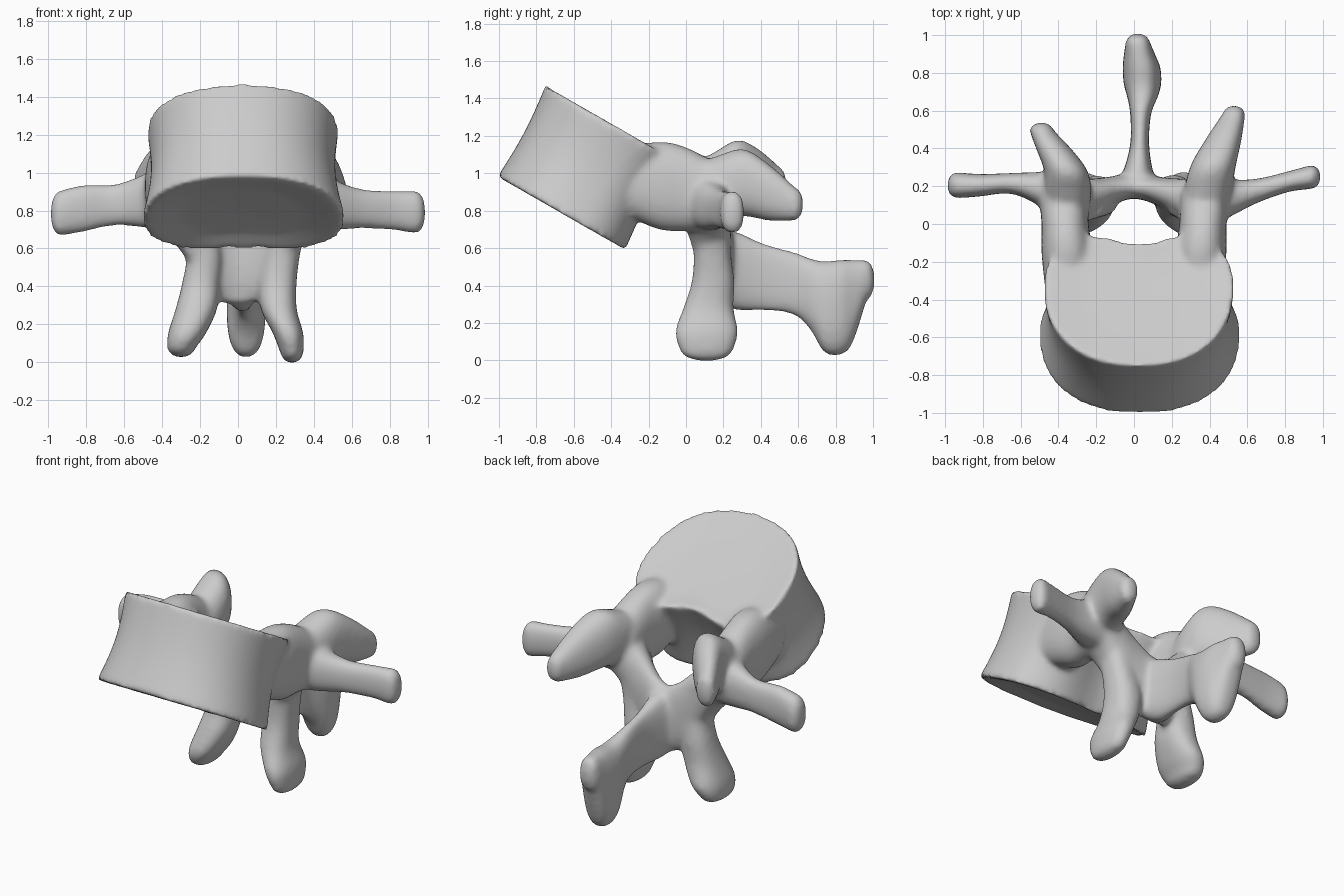
import bpy, bmesh, math
from mathutils import Vector

if "Cube" in bpy.data.objects:
    bpy.data.objects.remove(bpy.data.objects["Cube"])

bone = bpy.data.materials.new("bone_grey")
bone.diffuse_color = (0.6, 0.6, 0.6, 1)
bone.use_nodes = True
bone.node_tree.nodes["Principled BSDF"].inputs["Base Color"].default_value = bone.diffuse_color
parts = []


def skin(name, rings):
    """Bridge equal-length rings of points into a closed mesh part."""
    bm = bmesh.new()
    vr = [[bm.verts.new(p) for p in r] for r in rings]
    n = len(vr[0])
    for a, b in zip(vr, vr[1:]):
        for i in range(n):
            j = (i + 1) % n
            bm.faces.new((a[i], a[j], b[j], b[i]))
    bm.faces.new(vr[0][::-1])
    bm.faces.new(vr[-1])
    bmesh.ops.recalc_face_normals(bm, faces=bm.faces)
    me = bpy.data.meshes.new(name)
    bm.to_mesh(me)
    bm.free()
    ob = bpy.data.objects.new(name, me)
    bpy.context.collection.objects.link(ob)
    parts.append(ob)


def spline(keys, steps=6):
    """Catmull-Rom interpolation of section tuples."""
    k = [keys[0]] + list(keys) + [keys[-1]]
    out = []
    for i in range(1, len(k) - 2):
        for s in range(steps):
            t = s / steps
            out.append([0.5 * (2 * b + (c - a) * t + (2 * a - 5 * b + 4 * c - d) * t * t
                               + (3 * b - a - 3 * c + d) * t ** 3)
                        for a, b, c, d in zip(*k[i - 1:i + 3])])
    return out + [list(keys[-1])]


def loft(name, axis, keys, dome=0.045, power=0.85):
    """Sections (x, y, z, half1, half2) lying across one world axis, with a domed end."""
    u, v = [i for i in range(3) if i != axis]
    secs = spline(keys)
    last = secs[-1]
    sign = 1 if last[axis] > secs[0][axis] else -1
    for a in (30, 55, 78):
        a = math.radians(a)
        s = list(last)
        s[axis] += sign * dome * math.sin(a)
        s[3] *= math.cos(a)
        s[4] *= math.cos(a)
        secs.append(s)
    rings = []
    for s in secs:
        ring = []
        for i in range(28):
            th = math.tau * i / 28
            c, n = math.cos(th), math.sin(th)
            p = Vector(s[:3])
            p[u] += s[3] * math.copysign(abs(c) ** power, c)
            p[v] += s[4] * math.copysign(abs(n) ** power, n)
            ring.append(p)
        rings.append(ring)
    skin(name, rings)


# Tilted kidney-shaped body, widest towards the back, with a waist and dished ends
front_bottom, front_top = Vector((0.03, -1.01, 0.98)), Vector((0.025, -0.75, 1.472))
back_dir = Vector((0, 0.867, -0.497))
up_dir = Vector((0, 0.497, 0.867))


def body_ring(t, scale=1.0, sink=0.0):
    waist = 0.033 * math.sin(math.pi * t)
    length = 0.82 + 0.03 * t
    half = 0.535 - 0.03 * t - waist
    mid = front_bottom.lerp(front_top, t) + back_dir * length * 0.58 + up_dir * sink
    ring = []
    for i in range(72):
        th = math.tau * i / 72
        c, s = math.cos(th), math.sin(th)
        pw = 0.88 if s < 0 else 0.8
        x = half * math.copysign(abs(c) ** pw, c)
        depth = length * (0.58 if s < 0 else 0.42) - waist * 0.5
        v = depth * math.copysign(abs(s) ** pw, s)
        if s > 0:
            v -= (0.05 + 0.05 * t) * math.exp(-(x / 0.2) ** 2)
        ring.append(mid + Vector((x * scale, 0, 0)) + back_dir * v * scale)
    return ring


skin("body", [body_ring(0, 0.1, 0.042), body_ring(0, 0.6, 0.032), body_ring(0, 0.9, 0.004)]
     + [body_ring(i / 10) for i in range(11)]
     + [body_ring(1, 0.9, -0.008), body_ring(1, 0.6, -0.02), body_ring(1, 0.1, -0.025)])

# Paired bridges from the body, and the plates of the rear arch
for s, side in ((-1, "left"), (1, "right")):
    loft(side + "_pedicle", 1, [
        (s * 0.35, -0.35, 0.96, 0.12, 0.17), (s * 0.355, -0.15, 0.935, 0.135, 0.235),
        (s * 0.365, 0.0, 0.915, 0.125, 0.225), (s * 0.375, 0.17, 0.87, 0.13, 0.18)])
    loft(side + "_lamina", 0, [
        (s * 0.40, 0.12, 0.86, 0.13, 0.17), (s * 0.29, 0.12, 0.76, 0.12, 0.19),
        (s * 0.17, 0.16, 0.60, 0.085, 0.24), (s * 0.07, 0.19, 0.53, 0.07, 0.22),
        (s * 0.0, 0.2, 0.51, 0.065, 0.21)], 0.03)

# Side wings
loft("left_transverse_process", 0, [
    (-0.36, 0.14, 0.87, 0.13, 0.18), (-0.5, 0.185, 0.85, 0.09, 0.14),
    (-0.65, 0.215, 0.83, 0.055, 0.11), (-0.82, 0.205, 0.81, 0.06, 0.125),
    (-0.945, 0.205, 0.785, 0.07, 0.12)])
loft("right_transverse_process", 0, [
    (0.36, 0.12, 0.86, 0.13, 0.17), (0.5, 0.135, 0.83, 0.10, 0.135),
    (0.65, 0.175, 0.81, 0.065, 0.105), (0.82, 0.225, 0.80, 0.055, 0.105),
    (0.945, 0.25, 0.79, 0.065, 0.115)])

# Upper joint processes, flaring backward and outward
loft("left_upper_process", 1, [
    (-0.35, 0.05, 0.89, 0.11, 0.16), (-0.35, 0.17, 0.945, 0.125, 0.18),
    (-0.36, 0.28, 0.99, 0.115, 0.19), (-0.42, 0.39, 0.965, 0.095, 0.165),
    (-0.49, 0.495, 0.93, 0.065, 0.11)])
loft("right_upper_process", 1, [
    (0.37, 0.05, 0.89, 0.11, 0.16), (0.39, 0.17, 0.925, 0.125, 0.17),
    (0.42, 0.31, 0.95, 0.12, 0.18), (0.475, 0.45, 0.895, 0.095, 0.15),
    (0.53, 0.585, 0.835, 0.06, 0.09)])

# Lower joint processes
loft("left_lower_process", 2, [
    (-0.25, 0.13, 0.80, 0.10, 0.11), (-0.18, 0.14, 0.58, 0.095, 0.10),
    (-0.195, 0.145, 0.42, 0.10, 0.11), (-0.22, 0.12, 0.28, 0.11, 0.135),
    (-0.27, 0.11, 0.15, 0.10, 0.165), (-0.30, 0.105, 0.075, 0.075, 0.14)], 0.05)
loft("right_lower_process", 2, [
    (0.28, 0.13, 0.80, 0.10, 0.11), (0.235, 0.14, 0.58, 0.095, 0.10),
    (0.21, 0.145, 0.42, 0.10, 0.115), (0.215, 0.12, 0.28, 0.095, 0.135),
    (0.265, 0.11, 0.15, 0.08, 0.17), (0.285, 0.11, 0.045, 0.06, 0.14)], 0.05)

# Rear spine blade with a thick hooked end
loft("spinous_process", 1, [
    (0.01, 0.15, 0.50, 0.14, 0.18), (0.02, 0.26, 0.48, 0.085, 0.21),
    (0.03, 0.42, 0.445, 0.05, 0.18), (0.035, 0.58, 0.41, 0.055, 0.17),
    (0.045, 0.67, 0.35, 0.08, 0.195), (0.045, 0.74, 0.285, 0.10, 0.245),
    (0.04, 0.83, 0.285, 0.10, 0.255), (0.03, 0.89, 0.315, 0.085, 0.225),
    (0.02, 0.965, 0.43, 0.065, 0.11)], 0.045, 0.8)

# Fuse all parts into one smooth bone
bpy.ops.object.select_all(action='DESELECT')
for ob in parts:
    ob.select_set(True)
vertebra = parts[0]
bpy.context.view_layer.objects.active = vertebra
bpy.ops.object.join()
vertebra.name = "vertebra"
remesh = vertebra.modifiers.new("fuse", 'REMESH')
remesh.mode = 'VOXEL'
remesh.voxel_size = 0.015
soften = vertebra.modifiers.new("soften", 'SMOOTH')
soften.factor = 0.5
soften.iterations = 18
for name in ("fuse", "soften"):
    bpy.ops.object.modifier_apply(modifier=name)
vertebra.data.materials.clear()
vertebra.data.materials.append(bone)
bpy.ops.object.shade_smooth_by_angle(angle=math.radians(50))
